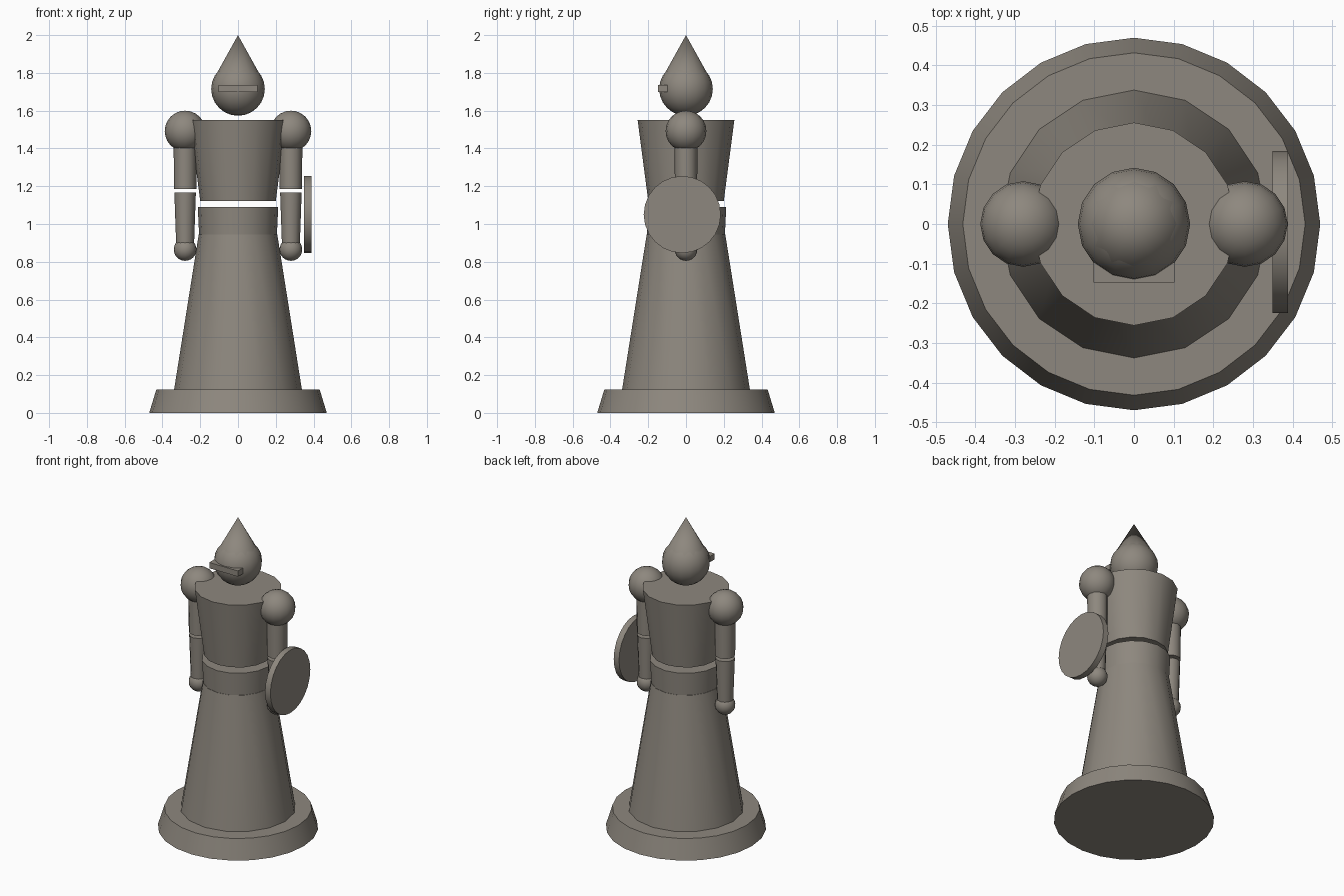
import bpy
import math

cube = bpy.data.objects.get("Cube")
if cube:
    bpy.data.objects.remove(cube, do_unlink=True)

# One stone colour for the whole figure
stone = bpy.data.materials.new("warm_grey_stone")
colour = (0.27, 0.245, 0.21, 1)
stone.use_nodes = True
stone.diffuse_color = colour
bsdf = next(n for n in stone.node_tree.nodes if n.type == 'BSDF_PRINCIPLED')
bsdf.inputs["Base Color"].default_value = colour


def finish(name):
    ob = bpy.context.object
    ob.name = name
    ob.data.materials.append(stone)
    bpy.ops.object.shade_smooth_by_angle(angle=math.radians(40))
    return ob


def frustum(name, z0, z1, r0, r1, sides, x=0):
    bpy.ops.mesh.primitive_cone_add(vertices=sides, radius1=r0, radius2=r1,
                                    depth=z1 - z0, location=(x, 0, (z0 + z1) / 2))
    return finish(name)


def ball(name, x, z, r):
    bpy.ops.mesh.primitive_uv_sphere_add(segments=16, ring_count=12, radius=r,
                                         location=(x, 0, z))
    return finish(name)


# Plinth, skirt and body
frustum("base", 0, 0.125, 0.47, 0.432, 24)
frustum("skirt", 0.125, 0.945, 0.338, 0.208, 16)
frustum("waist", 0.945, 1.09, 0.206, 0.213, 16)
frustum("torso", 1.122, 1.55, 0.2, 0.256, 16)

# Head with pointed helmet and visor
ball("head", 0, 1.715, 0.142)
frustum("helmet", 1.78, 2.0, 0.122, 0, 12)
bpy.ops.mesh.primitive_cube_add(size=1, location=(0, -0.122, 1.718))
visor = finish("visor")
visor.scale = (0.205, 0.05, 0.037)

# Arms on both sides
for side, sign in (("left", 1), ("right", -1)):
    x = 0.28 * sign
    ball(side + "_shoulder", x, 1.492, 0.108)
    frustum(side + "_upper_arm", 1.186, 1.47, 0.059, 0.061, 12, x)
    frustum(side + "_forearm", 0.88, 1.168, 0.047, 0.057, 12, x)
    ball(side + "_hand", x, 0.865, 0.06)

# Round shield outside the left forearm
bpy.ops.mesh.primitive_cylinder_add(vertices=24, radius=0.204, depth=0.038,
                                    location=(0.369, -0.02, 1.05),
                                    rotation=(0, math.pi / 2, 0))
finish("shield")
